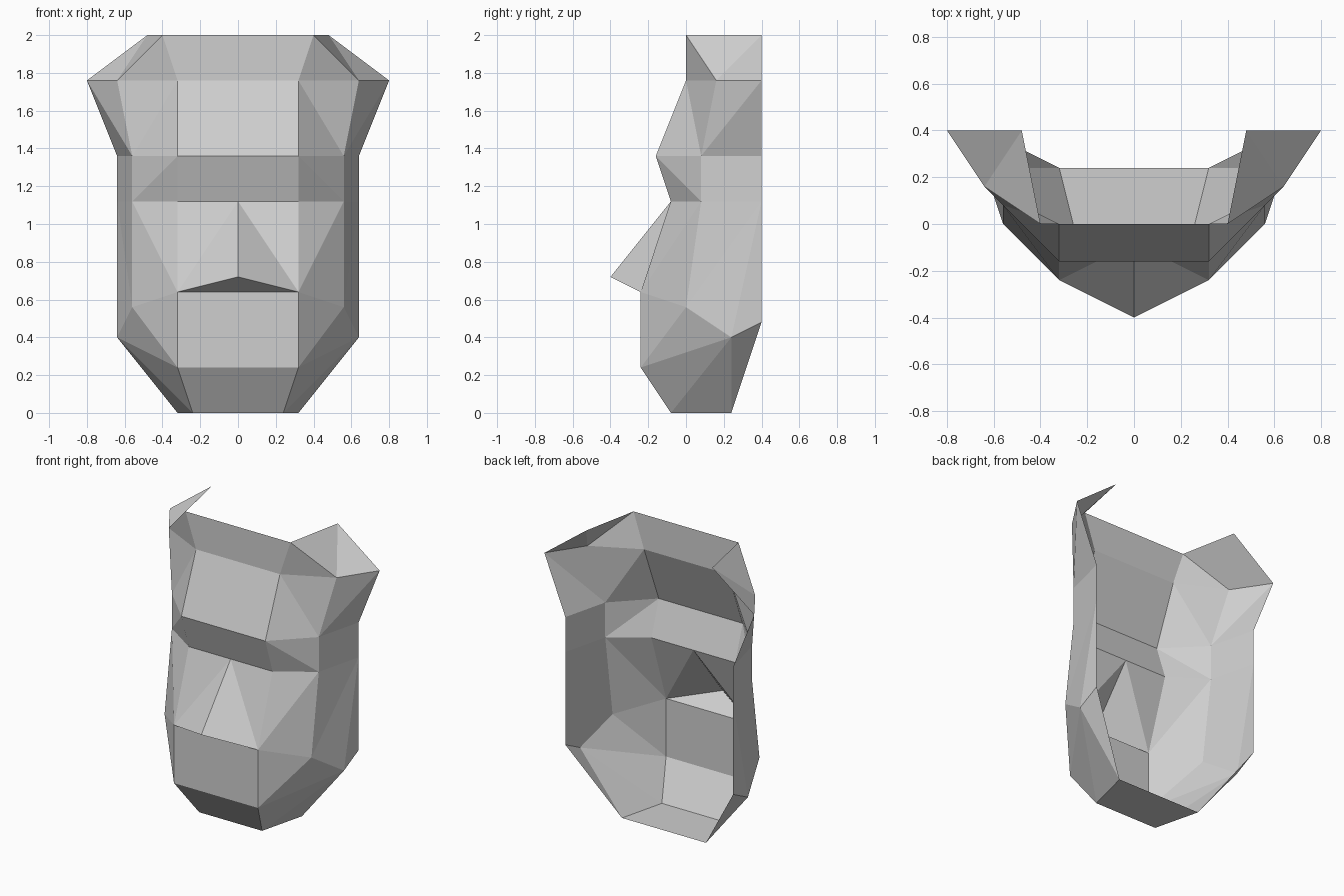
import bpy
import bmesh
from mathutils import Vector

cube = bpy.data.objects.get("Cube")
if cube:
    bpy.data.objects.remove(cube, do_unlink=True)

UNIT = 0.08

# Corner points of the left half, in grid units; a lower-case letter is the mirrored corner
POINTS = {
    "T": (5, 0, 25), "H": (6, 5, 25), "E": (10, 5, 22), "A": (8, 2, 22),   # crown and flares
    "F": (4, 0, 22), "B": (4, -2, 17), "S": (7, 1, 17), "R": (8, 5, 17),   # forehead
    "L": (4, -1, 14), "C": (7, 1, 14), "Q": (8, 5, 14),                    # under the brow
    "N": (0, -1, 14), "P": (0, -5, 9), "W": (4, -3, 8),                    # nose
    "K": (7, 0, 7), "J": (8, 3, 5), "G": (8, 5, 6),                        # cheek and jaw
    "X": (4, -3, 3), "M": (3, -1, 0), "Z": (4, 3, 0),                      # chin
}
MIDLINE = "NP"

# Facets of each part, left side and centre
PARTS = {
    "forehead": "FTtf BFfb FAT FSA FBS",
    "crown_flares": "TAH AEH",
    "temples": "ASE SRE",
    "brow": "LBbl BLC BCS SCQR",
    "nose": "NWL NPW PwW",
    "cheeks": "LWC CWK CKQ KJQ QJG",
    "mouth_and_jaw": "XWwx WXK KXJ JXM JMZ JZG",
    "chin": "MXxm mzZM",
}


def make_material(name, color):
    mat = bpy.data.materials.new(name)
    mat.use_nodes = True
    mat.diffuse_color = color
    mat.node_tree.nodes["Principled BSDF"].inputs["Base Color"].default_value = color
    return mat


def mirrored(face):
    swapped = (c if c in MIDLINE else c.swapcase() for c in face)
    return "".join(swapped)[::-1]


def corner(letter):
    x, y, z = POINTS[letter.upper()]
    return Vector((-x if letter.islower() else x, y, z)) * UNIT


def build_part(name, facets, material):
    bm = bmesh.new()
    verts, done = {}, set()
    for facet in facets.split():
        for face in (facet, mirrored(facet)):
            if frozenset(face) in done:
                continue
            done.add(frozenset(face))
            for c in face:
                if c not in verts:
                    verts[c] = bm.verts.new(corner(c))
            bm.faces.new([verts[c] for c in face])
    mesh = bpy.data.meshes.new(name)
    bm.to_mesh(mesh)
    bm.free()
    mesh.materials.append(material)
    obj = bpy.data.objects.new(name, mesh)
    bpy.context.collection.objects.link(obj)


grey = make_material("light_grey", (0.62, 0.62, 0.62, 1))
for part, facets in PARTS.items():
    build_part(part, facets, grey)
